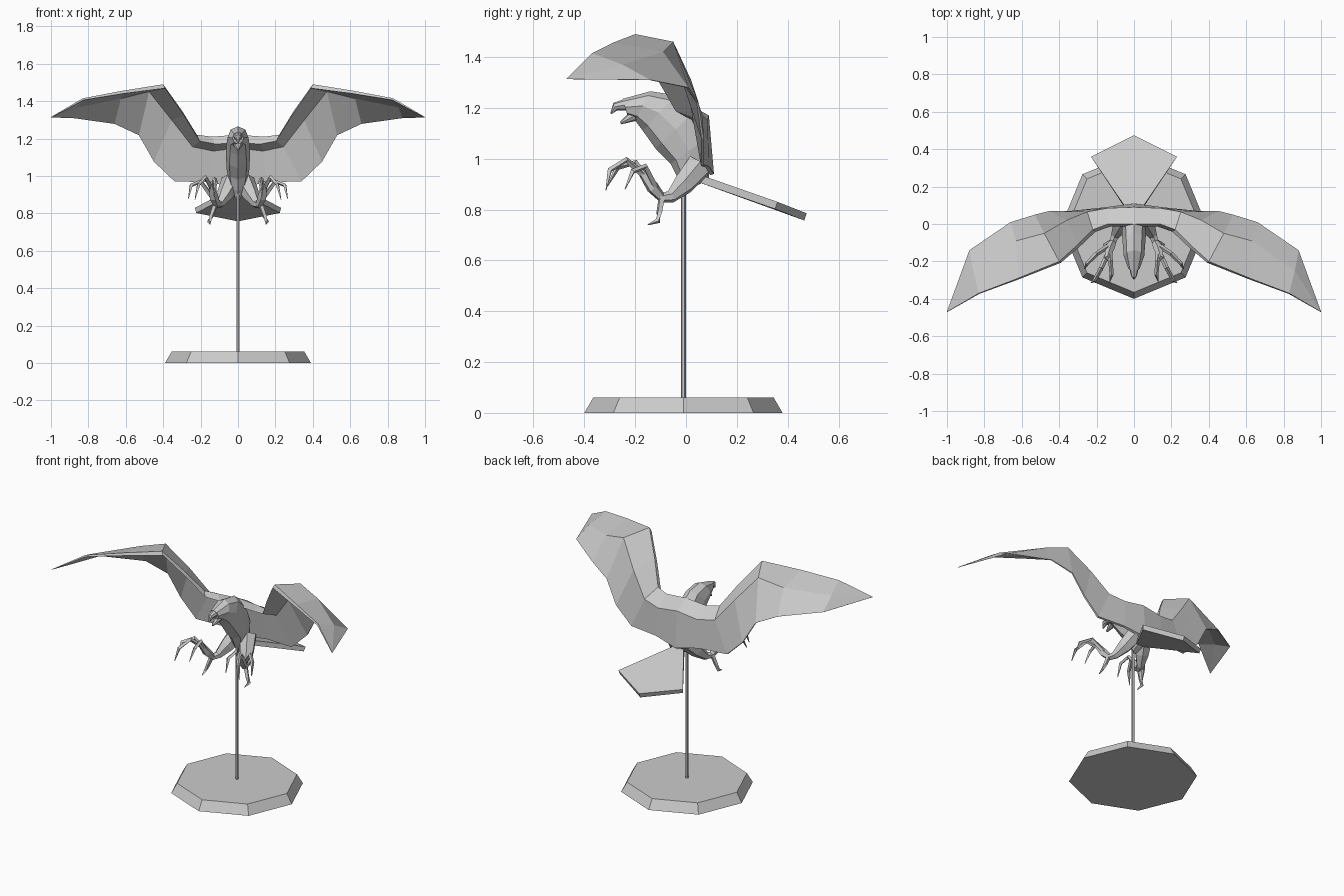
import bpy, bmesh, math
from mathutils import Vector

if "Cube" in bpy.data.objects:
    bpy.data.objects.remove(bpy.data.objects["Cube"], do_unlink=True)

grey = bpy.data.materials.new("plain grey")
grey.use_nodes = True
grey.diffuse_color = (0.6, 0.6, 0.6, 1)
grey.node_tree.nodes["Principled BSDF"].inputs["Base Color"].default_value = (0.6, 0.6, 0.6, 1)


def loft(name, rings, mirror=False, cap=True):
    """Skin closed rings of equal length, optionally mirrored across x."""
    bm = bmesh.new()
    rows = [[bm.verts.new(p) for p in ring] for ring in rings]
    n = len(rows[0])
    for a, b in zip(rows, rows[1:]):
        for i in range(n):
            j = (i + 1) % n
            bm.faces.new((a[i], a[j], b[j], b[i]))
    if cap:
        bm.faces.new(rows[0])
        bm.faces.new(rows[-1])
    bmesh.ops.remove_doubles(bm, verts=bm.verts, dist=0.0005)
    if mirror:
        geom = bm.verts[:] + bm.edges[:] + bm.faces[:]
        bmesh.ops.mirror(bm, geom=geom, axis='X', merge_dist=0.0005)
    bmesh.ops.recalc_face_normals(bm, faces=bm.faces)
    mesh = bpy.data.meshes.new(name)
    bm.to_mesh(mesh)
    bm.free()
    mesh.materials.append(grey)
    obj = bpy.data.objects.new(name, mesh)
    bpy.context.collection.objects.link(obj)
    return obj


def disc(radius, y, z, n):
    return [(radius * math.sin(math.tau * i / n), y - radius * math.cos(math.tau * i / n), z)
            for i in range(n)]


def limb(name, points, radii, sides=4):
    """Tapered tube through points, on both sides of the body."""
    pts = [Vector(p) for p in points]
    rings = []
    for i, (p, r) in enumerate(zip(pts, radii)):
        way = pts[min(i + 1, len(pts) - 1)] - pts[max(i - 1, 0)]
        turn = way.to_track_quat('Z', 'X')
        rings.append([p + turn @ Vector((r * math.cos(a), r * math.sin(a), 0))
                      for a in (math.tau * k / sides for k in range(sides))])
    return loft(name, rings, mirror=True)


def section(yf, zf, yb, zb, width, n=8):
    """Elliptic slice of the body from a front point to a back point."""
    f, b = Vector((0, yf, zf)), Vector((0, yb, zb))
    mid, half = (f + b) / 2, (f - b) / 2
    return [mid + half * math.cos(a) + Vector((width * math.sin(a), 0, 0))
            for a in (math.tau * k / n for k in range(n))]


# Stand
loft("base", [disc(0.39, -0.01, 0, 8), disc(0.355, -0.01, 0.06, 8)])
loft("pole", [disc(0.01, -0.01, 0.055, 6), disc(0.01, -0.01, 0.92, 6)])

# Body, head and beak
loft("body", [section(*s) for s in (
    (-0.23, 1.17, -0.25, 1.235, 0.03),
    (-0.20, 1.15, -0.14, 1.265, 0.055),
    (-0.17, 1.11, -0.04, 1.25, 0.06),
    (-0.12, 1.04, 0.04, 1.19, 0.065),
    (-0.06, 0.98, 0.08, 1.08, 0.06),
    (-0.03, 0.92, 0.09, 0.98, 0.045),
    (0.0, 0.87, 0.09, 0.92, 0.02))])
loft("upper_beak", [section(*s) for s in (
    (-0.22, 1.19, -0.24, 1.235, 0.026),
    (-0.27, 1.19, -0.285, 1.22, 0.016),
    (-0.293, 1.175, -0.298, 1.18, 0.003))])
loft("lower_beak", [section(*s) for s in (
    (-0.19, 1.15, -0.22, 1.185, 0.025),
    (-0.255, 1.135, -0.26, 1.145, 0.006))])

# Wings: leading, ridge and trailing points from the spine to the tip
stations = (
    ((0, 0, 1.22), (0, 0.09, 1.17), (0, 0.11, 0.94)),
    ((0.14, 0, 1.21), (0.14, 0.085, 1.15), (0.15, 0.09, 0.97)),
    ((0.22, -0.03, 1.22), (0.25, 0.065, 1.17), (0.34, 0.07, 0.975)),
    ((0.30, -0.11, 1.35), (0.36, 0.02, 1.31), (0.45, 0.07, 1.08)),
    ((0.40, -0.20, 1.49), (0.48, -0.05, 1.46), (0.53, 0.05, 1.22)),
    ((0.62, -0.29, 1.455), (0.63, -0.09, 1.42), (0.66, 0.01, 1.28)),
    ((0.83, -0.37, 1.415), (0.86, -0.25, 1.37), (0.88, -0.14, 1.31)),
    ((1.0, -0.47, 1.315), (1.0, -0.469, 1.314), (1.0, -0.468, 1.313)))
wing_rings = []
for i, row in enumerate(stations):
    lead, ridge, trail = map(Vector, row)
    fade = 1 - i / 7.5
    # Underside lies forward of and below the upper surface
    under = Vector((-0.02 if i else 0, -0.015, -0.045)) * fade
    inner = Vector((-0.01 if i else 0, -0.03, -0.02)) * fade
    edge = Vector((0, -0.015, -0.005)) * fade
    wing_rings.append([lead, ridge, trail, trail + edge, ridge + inner, lead + under])
loft("wings", wing_rings, mirror=True, cap=False)

# Tail fan
fan = [(0.025, 0.06, 0.935), (0.23, 0.36, 0.83), (0, 0.475, 0.785),
       (-0.23, 0.36, 0.83), (-0.025, 0.06, 0.935)]
loft("tail", [fan, [(x * 0.97, y - 0.01, z - 0.028) for x, y, z in fan]])

# Legs and feet
limb("thighs", [(0.035, 0.05, 0.97), (0.07, -0.01, 0.90), (0.10, -0.06, 0.85),
                (0.115, -0.10, 0.845)], [0.055, 0.045, 0.025, 0.018], 6)
limb("feet", [(0.11, -0.09, 0.84), (0.13, -0.13, 0.885), (0.145, -0.185, 0.965)],
     [0.017, 0.026, 0.015], 5)
toes = {
    "inner_toes": [(0.13, -0.14, 0.90), (0.125, -0.20, 0.985), (0.12, -0.27, 0.965),
                   (0.13, -0.31, 0.89)],
    "middle_toes": [(0.145, -0.17, 0.94), (0.175, -0.235, 0.995), (0.21, -0.30, 0.955),
                    (0.23, -0.315, 0.875)],
    "outer_toes": [(0.14, -0.12, 0.89), (0.20, -0.16, 0.97), (0.25, -0.21, 0.95),
                   (0.265, -0.24, 0.88)],
    "back_toes": [(0.12, -0.095, 0.85), (0.14, -0.105, 0.79), (0.155, -0.11, 0.755),
                  (0.15, -0.15, 0.74)]}
for name, path in toes.items():
    limb(name, path, [0.014, 0.012, 0.011, 0.002])
